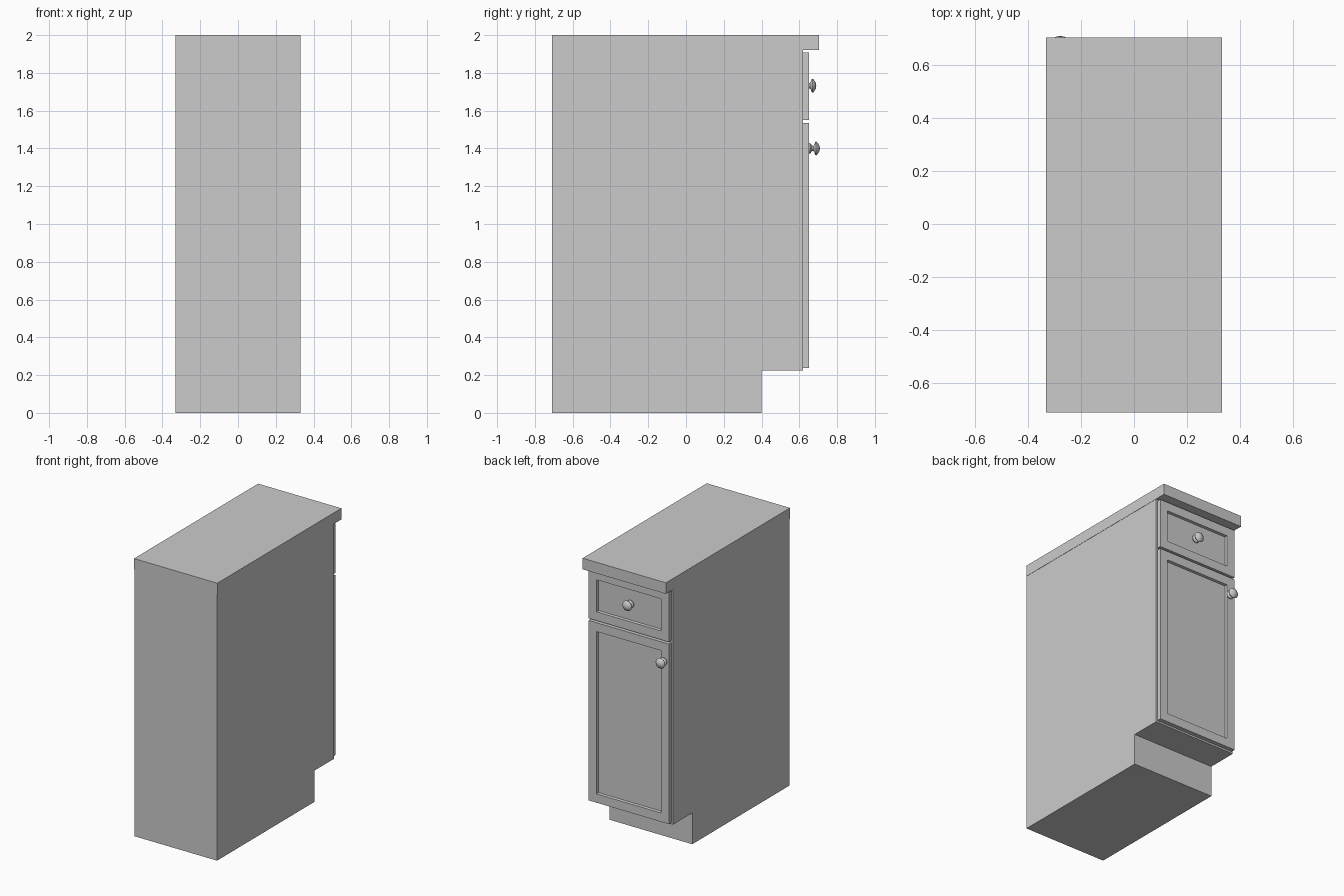
import bpy, bmesh, math
from mathutils import Matrix, Vector

if "Cube" in bpy.data.objects:
    bpy.data.objects.remove(bpy.data.objects["Cube"])

HALF_W = 0.332
BACK = -0.71


def finish(bm, name):
    bmesh.ops.recalc_face_normals(bm, faces=bm.faces)
    mesh = bpy.data.meshes.new(name)
    bm.to_mesh(mesh)
    bm.free()
    obj = bpy.data.objects.new(name, mesh)
    bpy.context.collection.objects.link(obj)
    return obj


def add_box(bm, lo, hi):
    lo, hi = Vector(lo), Vector(hi)
    m = Matrix.Translation((lo + hi) / 2) @ Matrix.Diagonal((*(hi - lo), 1))
    bmesh.ops.create_cube(bm, size=1, matrix=m)


def box(name, lo, hi):
    bm = bmesh.new()
    add_box(bm, lo, hi)
    return finish(bm, name)


def panel_front(name, z0, z1):
    """Slab with a framed, recessed centre panel facing +y."""
    bm = bmesh.new()
    add_box(bm, (-0.32, 0.62, z0), (0.32, 0.651, z1))
    bm.normal_update()
    face = max(bm.faces, key=lambda f: f.normal.y)
    bmesh.ops.inset_region(bm, faces=[face], thickness=0.09)
    bmesh.ops.inset_region(bm, faces=[face], thickness=0.004, depth=-0.019)
    return finish(bm, name)


def knob(name, x, y, z):
    """Turned knob lathed around the y axis."""
    profile = [(0, 0), (0.028, 0), (0.028, 0.006), (0.022, 0.011), (0.015, 0.015),
               (0.014, 0.024), (0.020, 0.028), (0.034, 0.033), (0.037, 0.038),
               (0.034, 0.043), (0.024, 0.050), (0.016, 0.055), (0, 0.058)]
    bm = bmesh.new()
    verts = [bm.verts.new((r, d, 0)) for r, d in profile]
    edges = [bm.edges.new(pair) for pair in zip(verts, verts[1:])]
    bmesh.ops.spin(bm, geom=verts + edges, cent=(0, 0, 0), axis=(0, 1, 0),
                   angle=math.tau, steps=24)
    bmesh.ops.remove_doubles(bm, verts=bm.verts, dist=1e-5)
    obj = finish(bm, name)
    obj.location = (x, y, z)
    bpy.ops.object.select_all(action='DESELECT')
    obj.select_set(True)
    bpy.context.view_layer.objects.active = obj
    bpy.ops.object.shade_smooth_by_angle(angle=math.radians(40))
    return obj


# Cabinet body: side profile with toe-kick notch, extruded across the width
bm = bmesh.new()
profile = [(BACK, 0), (0.40, 0), (0.40, 0.225), (0.62, 0.225), (0.62, 1.92), (BACK, 1.92)]
side = bm.faces.new([bm.verts.new((-0.33, y, z)) for y, z in profile])
ext = bmesh.ops.extrude_face_region(bm, geom=[side])
bmesh.ops.translate(bm, vec=(0.66, 0, 0),
                    verts=[g for g in ext['geom'] if isinstance(g, bmesh.types.BMVert)])
finish(bm, "cabinet_body")

# Countertop
box("countertop", (-HALF_W, BACK, 1.92), (HALF_W, 0.703, 2.0))

# Door and drawer fronts
panel_front("door", 0.238, 1.535)
panel_front("drawer_front", 1.55, 1.908)

# Knobs: one on the door frame, one in the drawer panel
knob("door_knob", -0.278, 0.651, 1.40)
knob("drawer_knob", 0, 0.632, 1.732)
